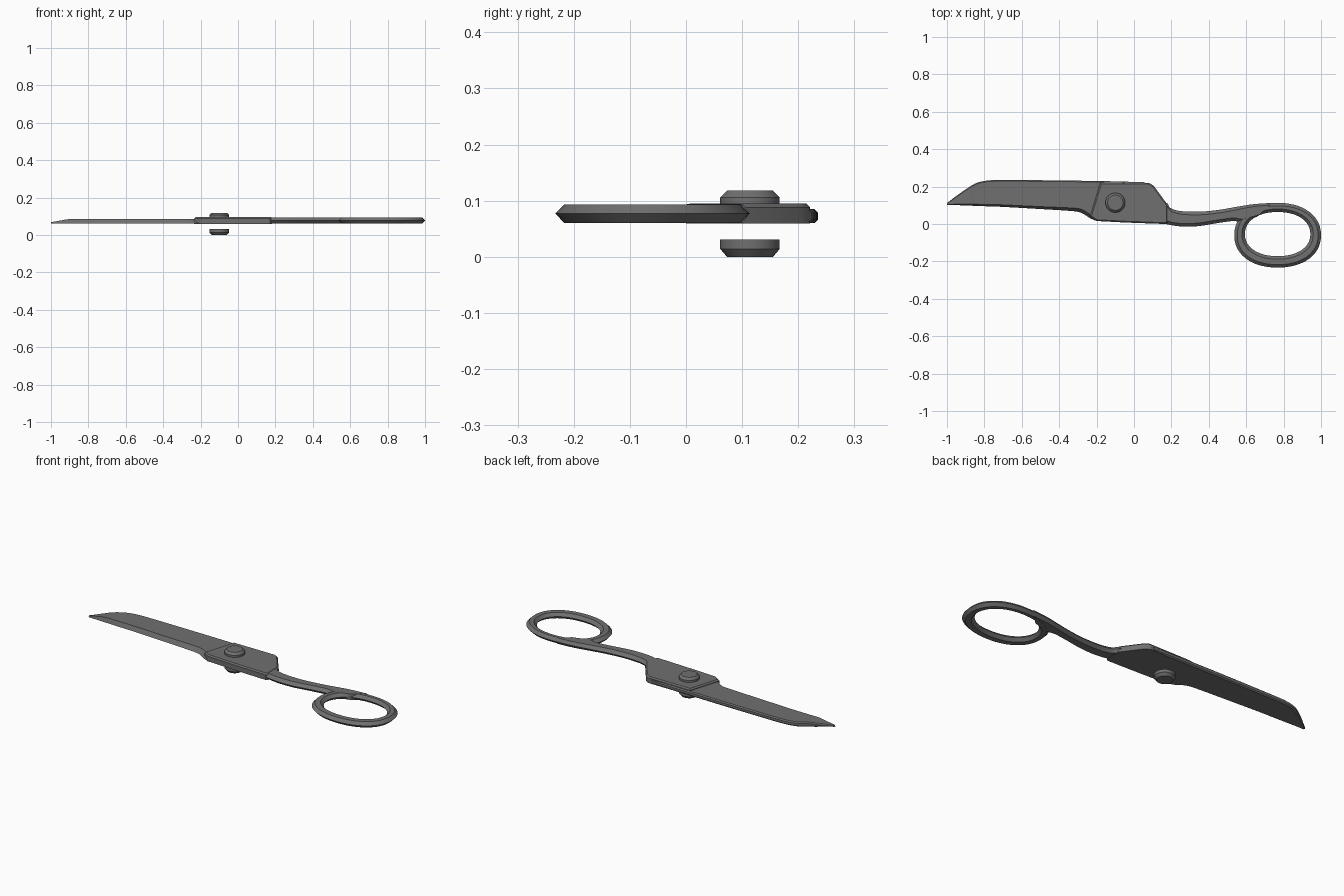
import bpy, bmesh, math
from mathutils import Vector

if "Cube" in bpy.data.objects:
    bpy.data.objects.remove(bpy.data.objects["Cube"])

steel = bpy.data.materials.new("dark steel")
steel.use_nodes = True
steel.diffuse_color = (0.16, 0.16, 0.16, 1)
steel.node_tree.nodes["Principled BSDF"].inputs["Base Color"].default_value = (0.16, 0.16, 0.16, 1)


def finish(name, bm, angle=35):
    bmesh.ops.recalc_face_normals(bm, faces=bm.faces[:])
    mesh = bpy.data.meshes.new(name)
    bm.to_mesh(mesh)
    bm.free()
    mesh.materials.append(steel)
    obj = bpy.data.objects.new(name, mesh)
    bpy.context.collection.objects.link(obj)
    bpy.ops.object.select_all(action='DESELECT')
    obj.select_set(True)
    bpy.context.view_layer.objects.active = obj
    bpy.ops.object.shade_smooth_by_angle(angle=math.radians(angle))
    return obj


def loft(name, sections, closed=False):
    """Skin a list of equal-length cross-sections."""
    bm = bmesh.new()
    rings = [[bm.verts.new(p) for p in s] for s in sections]
    n = len(rings[0])
    for i in range(len(rings) if closed else len(rings) - 1):
        a, b = rings[i], rings[(i + 1) % len(rings)]
        for j in range(n):
            k = (j + 1) % n
            bm.faces.new((a[j], a[k], b[k], b[j]))
    if not closed:
        bm.faces.new(rings[0])
        bm.faces.new(rings[-1])
    return finish(name, bm)


def smooth_path(points, steps=4):
    """Catmull-Rom curve through the points."""
    p = [Vector(q) for q in points]
    p = [2 * p[0] - p[1]] + p + [2 * p[-1] - p[-2]]
    out = []
    for a, b, c, d in zip(p, p[1:], p[2:], p[3:]):
        for s in range(steps):
            t = s / steps
            out.append(b + 0.5 * t * (c - a + t * (2 * a - 5 * b + 4 * c - d
                                                   + t * (3 * (b - c) + d - a))))
    return out + [p[-2]]


def bar_section(a, b, low=0.061, high=0.094, bevel=0.017):
    """Six-sided bar section between two plan points."""
    a, b = Vector(a), Vector(b)
    inset = (b - a).normalized() * bevel
    mid = (low + high) / 2
    return [(*a, mid), (*(a + inset), high), (*(b - inset), high),
            (*b, mid), (*(b - inset), low), (*(a + inset), low)]


# Blade: x, cutting edge y, spine y, top height, edge bevel width
stations = smooth_path([
    (-1.0, 0.102, 0.112, 0.068, 0.002),
    (-0.95, 0.101, 0.15, 0.077, 0.005),
    (-0.90, 0.099, 0.185, 0.085, 0.007),
    (-0.85, 0.097, 0.216, 0.085, 0.009),
    (-0.80, 0.095, 0.230, 0.085, 0.010),
    (-0.73, 0.093, 0.235, 0.085, 0.011),
    (-0.50, 0.080, 0.234, 0.085, 0.013),
    (-0.32, 0.068, 0.232, 0.085, 0.017),
    (-0.27, 0.054, 0.231, 0.085, 0.020),
    (-0.21, 0.020, 0.230, 0.085, 0.020),
    (-0.10, 0.014, 0.228, 0.085, 0.010),
    (0.06, 0.010, 0.223, 0.085, 0.005)], 3)
blade = []
for x, edge, spine, top, bevel in stations:
    c = min(0.006, (spine - edge) * 0.2)
    blade.append([(x, edge, 0.060), (x, edge + bevel, top), (x, spine - c, top),
                  (x, spine, top - c), (x, spine, 0.060 + c), (x, spine - c, 0.060)])
loft("blade", blade)

# Pivot block: plan outline with a chamfered upper rim
outline = [(-0.235, 0.04), (-0.20, 0.016), (-0.05, 0.008), (0.06, 0.004), (0.17, 0.0),
           (0.182, 0.01), (0.182, 0.10), (0.105, 0.205), (0.08, 0.22), (-0.18, 0.221)]
bm = bmesh.new()
base = bm.faces.new([bm.verts.new((x, y, 0.0595)) for x, y in outline])
side = bmesh.ops.extrude_face_region(bm, geom=[base])
new_verts = [g for g in side["geom"] if isinstance(g, bmesh.types.BMVert)]
bmesh.ops.translate(bm, verts=new_verts, vec=(0, 0, 0.0355))
rim = [e for e in bm.edges if all(v in new_verts for v in e.verts)]
bmesh.ops.bevel(bm, geom=rim, offset=0.007, segments=1, affect='EDGES')
finish("pivot_block", bm, 25)

# Curved shank from the block to the finger ring
upper = smooth_path([(0.05, 0.09), (0.165, 0.115), (0.195, 0.085), (0.25, 0.069), (0.35, 0.066),
                     (0.45, 0.075), (0.55, 0.092), (0.64, 0.106), (0.74, 0.113)])
lower = smooth_path([(0.05, 0.012), (0.15, 0.003), (0.21, -0.008), (0.27, -0.014), (0.35, -0.011),
                     (0.44, 0.004), (0.53, 0.016), (0.575, 0.012), (0.66, 0.040)])
loft("shank", [bar_section(a, b) for a, b in zip(upper, lower)])

# Finger ring
ring = []
for i in range(48):
    t = math.tau * i / 48
    # slightly squared oval
    c, s = (math.copysign(abs(f(t)) ** 0.92, f(t)) for f in (math.cos, math.sin))
    ring.append(bar_section((0.768 + 0.232 * c, -0.060 + 0.173 * s),
                            (0.768 + 0.175 * c, -0.054 + 0.118 * s), 0.0605, 0.0935, 0.016))
loft("finger_ring", ring, closed=True)


# Pivot screw heads, each chamfered on its outer side
def screw_head(name, levels):
    loft(name, [[(-0.1 + r * math.cos(math.tau * i / 32), 0.114 + r * math.sin(math.tau * i / 32), z)
                 for i in range(32)] for r, z in levels])


screw_head("upper_screw_head", [(0.053, 0.088), (0.053, 0.106), (0.041, 0.118)])
screw_head("lower_screw_head", [(0.041, 0.0), (0.053, 0.014), (0.053, 0.031)])
